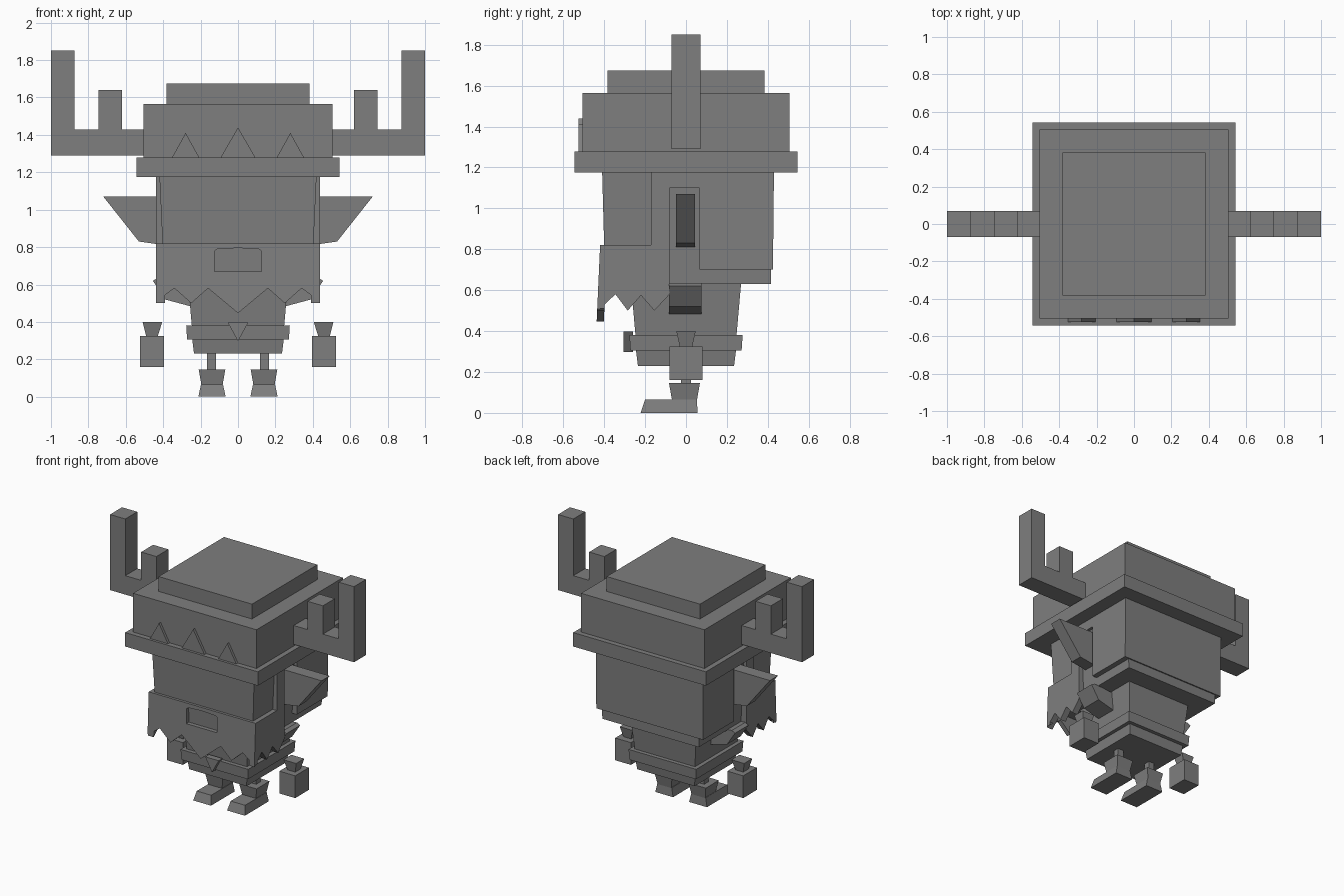
import bpy
import bmesh

cube = bpy.data.objects.get("Cube")
if cube:
    bpy.data.objects.remove(cube, do_unlink=True)

grey = bpy.data.materials.new("plain grey")
grey.use_nodes = True
grey.diffuse_color = (0.21, 0.21, 0.21, 1)
grey.node_tree.nodes["Principled BSDF"].inputs["Base Color"].default_value = (0.21, 0.21, 0.21, 1)


def loft(name, ring_a, ring_b, mirror=False):
    """Solid between two matching rings, optionally mirrored across x."""
    bm = bmesh.new()
    a = [bm.verts.new(p) for p in ring_a]
    b = [bm.verts.new(p) for p in ring_b]
    bm.faces.new(a)
    bm.faces.new(b)
    for i in range(len(a)):
        j = (i + 1) % len(a)
        bm.faces.new((a[i], a[j], b[j], b[i]))
    bmesh.ops.recalc_face_normals(bm, faces=bm.faces)
    mesh = bpy.data.meshes.new(name)
    bm.to_mesh(mesh)
    bm.free()
    mesh.materials.append(grey)
    ob = bpy.data.objects.new(name, mesh)
    bpy.context.collection.objects.link(ob)
    if mirror:
        mod = ob.modifiers.new("Mirror", 'MIRROR')
        mod.use_mirror_merge = False
    return ob


def block(name, z0, z1, low, high=None, mirror=False):
    """Box or taper; low and high are (x0, x1, y0, y1)."""
    def ring(r, z):
        x0, x1, y0, y1 = r
        return [(x0, y0, z), (x1, y0, z), (x1, y1, z), (x0, y1, z)]
    return loft(name, ring(low, z0), ring(high or low, z1), mirror)


def square(r):
    return (-r, r, -r, r)


def front_prism(name, pts, y0, y1, mirror=False, flare=0):
    """Extrude an x-z outline along y; flare pushes the lower part forward."""
    def ring(y):
        return [(x, y - flare * (0.82 - z), z) for x, z in pts]
    return loft(name, ring(y0), ring(y1), mirror)


def side_prism(name, pts, x0, x1, mirror=True):
    return loft(name, [(x0, y, z) for y, z in pts], [(x1, y, z) for y, z in pts], mirror)


# Helmet
block("helmet_cap", 1.56, 1.675, square(0.383))
block("helmet_body", 1.27, 1.565, square(0.506))
block("helmet_brim", 1.175, 1.278, square(0.544))
for name, x, w, top in (("left", 0.28, 0.075, 1.41), ("middle", 0, 0.095, 1.44),
                        ("right", -0.28, 0.075, 1.41)):
    front_prism("helmet_spike_" + name,
                [(x - w, 1.275), (x + w, 1.275), (x, top)], -0.525, -0.5)

# Branching horns
front_prism("horns", [(0.5, 1.29), (1, 1.29), (1, 1.85), (0.875, 1.85), (0.875, 1.43),
                      (0.745, 1.43), (0.745, 1.64), (0.62, 1.64), (0.62, 1.43),
                      (0.5, 1.43)], -0.07, 0.07, mirror=True)

# Head
block("head", 0.63, 1.18, (-0.395, 0.395, -0.395, 0.415), (-0.42, 0.42, -0.41, 0.42))
block("back_hair", 0.70, 1.18, (-0.437, 0.437, 0.38, 0.425), (-0.437, 0.437, 0.38, 0.43))
front_prism("ears", [(0.39, 0.81), (0.53, 0.83), (0.72, 1.07), (0.39, 1.07)],
            -0.05, 0.045, mirror=True)

# Side hair joined to the zigzag side of the beard
side_prism("side_hair", [(-0.42, 0.82), (-0.17, 0.82), (-0.17, 1.178), (0.43, 1.178),
                         (0.425, 0.70), (0.065, 0.70), (0.065, 1.10), (-0.08, 1.10),
                         (-0.08, 0.58), (-0.155, 0.50), (-0.22, 0.575), (-0.285, 0.50),
                         (-0.345, 0.58), (-0.43, 0.50)], 0.39, 0.438)

# Beard front, with a mouth opening left in its centre
front_prism("beard_front", [(0, 0.82), (0.438, 0.82), (0.438, 0.51), (0.34, 0.58),
                            (0.25, 0.50), (0.16, 0.58), (0, 0.447), (0, 0.67),
                            (0.125, 0.67), (0.125, 0.78), (0.11, 0.79), (0, 0.795)],
            -0.42, -0.385, mirror=True, flare=0.045)

# Torso, belt and skirt
block("torso", 0.38, 0.64, square(0.247), square(0.27))
block("belt", 0.305, 0.382, square(0.272), square(0.277))
block("skirt", 0.23, 0.31, square(0.235), square(0.245))
front_prism("belt_buckle", [(-0.055, 0.397), (0.055, 0.397), (0, 0.297)], -0.305, -0.26)

# Arms and floating hands
front_prism("sleeves", [(0.24, 0.48), (0.39, 0.52), (0.455, 0.62), (0.43, 0.635),
                        (0.24, 0.62)], -0.083, 0.077, mirror=True)
block("wrists", 0.32, 0.40, (0.43, 0.49, -0.03, 0.03), (0.405, 0.51, -0.047, 0.047), True)
block("hands", 0.16, 0.325, (0.395, 0.525, -0.08, 0.08), mirror=True)

# Legs and boots
block("legs", 0.13, 0.235, (0.118, 0.166, -0.024, 0.024), mirror=True)
block("boot_shafts", 0.06, 0.145, (0.083, 0.195, -0.068, 0.053),
      (0.068, 0.21, -0.083, 0.068), True)
block("boot_feet", 0, 0.065, (0.066, 0.212, -0.222, 0.057), (0.08, 0.198, -0.2, 0.053), True)
